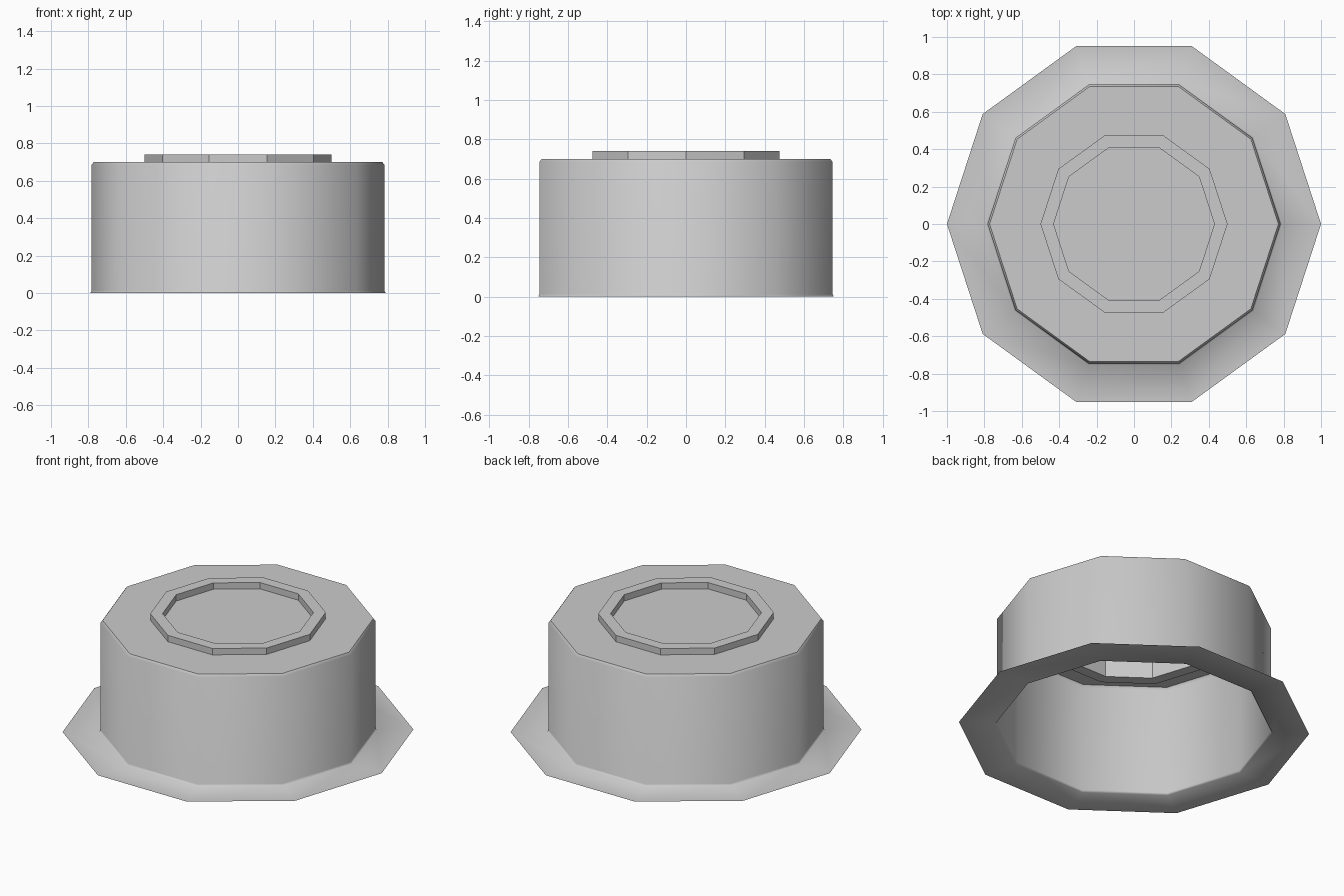
import bpy, bmesh, math

if "Cube" in bpy.data.objects:
    bpy.data.objects.remove(bpy.data.objects["Cube"])

SIDES = 10


def loop(bm, r, z):
    return [bm.verts.new((r * math.cos(2 * math.pi * i / SIDES),
                          r * math.sin(2 * math.pi * i / SIDES), z))
            for i in range(SIDES)]


def bridge(bm, a, b, smooth):
    for i in range(SIDES):
        j = (i + 1) % SIDES
        bm.faces.new((a[i], a[j], b[j], b[i])).smooth = smooth


def lathe(name, profile, smooth=False, cap=False, closed=False):
    bm = bmesh.new()
    loops = [loop(bm, r, z) for r, z in profile]
    for a, b in zip(loops, loops[1:]):
        bridge(bm, a, b, smooth)
    if closed:
        bridge(bm, loops[-1], loops[0], smooth)
    if cap:
        bm.faces.new(loops[-1])
    mesh = bpy.data.meshes.new(name)
    bm.to_mesh(mesh)
    bm.free()
    obj = bpy.data.objects.new(name, mesh)
    bpy.context.collection.objects.link(obj)
    return obj


# Open-bottomed body: flat flange, tall wall, softened top edge, flat lid
lathe("flanged_body",
      [(1.0, 0), (0.79, 0), (0.783, 0.012), (0.783, 0.685), (0.772, 0.70)],
      smooth=True, cap=True)

# Collar passing through the lid, raised above it and hanging below it
lathe("collar", [(0.5, 0.57), (0.5, 0.74), (0.43, 0.74), (0.43, 0.57)],
      closed=True)
